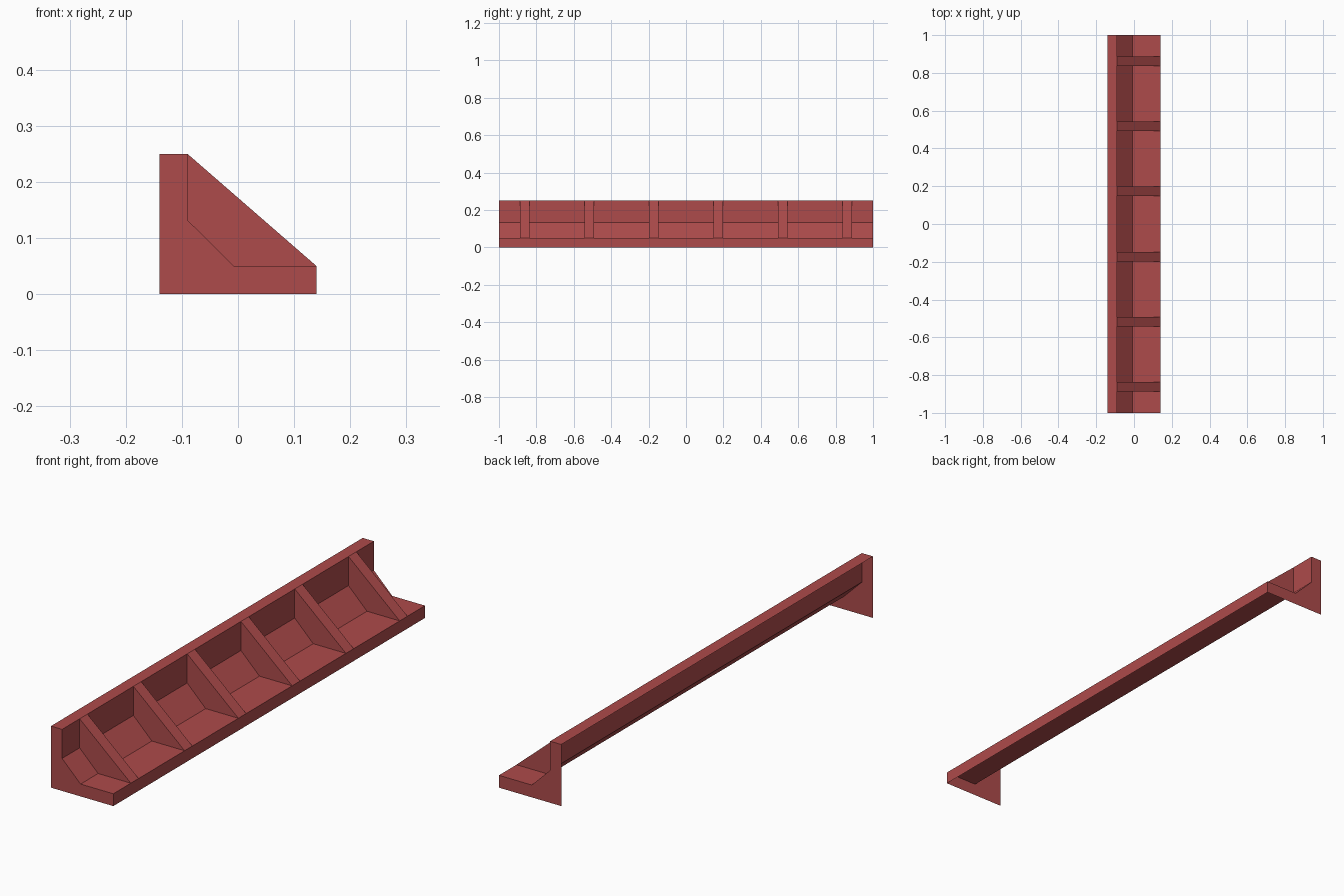
import bpy
import bmesh

cube = bpy.data.objects.get("Cube")
if cube:
    bpy.data.objects.remove(cube, do_unlink=True)

red = bpy.data.materials.new("brick_red")
red.use_nodes = True
colour = (0.42, 0.07, 0.07, 1)
red.diffuse_color = colour
red.node_tree.nodes["Principled BSDF"].inputs["Base Color"].default_value = colour


def extrude_profile(name, profile, y0, y1, sides):
    """Sweep an anticlockwise x-z profile along y, skinning only the listed edges."""
    bm = bmesh.new()
    front = [bm.verts.new((x, y0, z)) for x, z in profile]
    back = [bm.verts.new((x, y1, z)) for x, z in profile]
    bm.faces.new(front)
    bm.faces.new(back[::-1])
    for i in sides:
        j = (i + 1) % len(profile)
        bm.faces.new((front[j], front[i], back[i], back[j]))
    mesh = bpy.data.meshes.new(name)
    bm.to_mesh(mesh)
    bm.free()
    mesh.materials.append(red)
    obj = bpy.data.objects.new(name, mesh)
    bpy.context.collection.objects.link(obj)
    return obj


# Shared corners of the cross-section
lip = (0.14, 0.05)
floor_end = (-0.007, 0.05)
wall_foot = (-0.09, 0.132)
wall_top = (-0.09, 0.25)

# Hollow shell: front lip, floor, chamfer, wall and top; open below and behind
shell = [(-0.14, 0), (0.14, 0), lip, floor_end, wall_foot, wall_top, (-0.14, 0.25)]
extrude_profile("angle_shell", shell, -1, 1, range(1, 6))

# Sloping ribs, evenly spaced, skinned only on the slope
rib_width = 0.05
for i in range(6):
    y = (i - 2.5) * 0.345
    extrude_profile(f"rib_{i + 1}", [lip, wall_top, wall_foot, floor_end],
                    y - rib_width / 2, y + rib_width / 2, [0])
